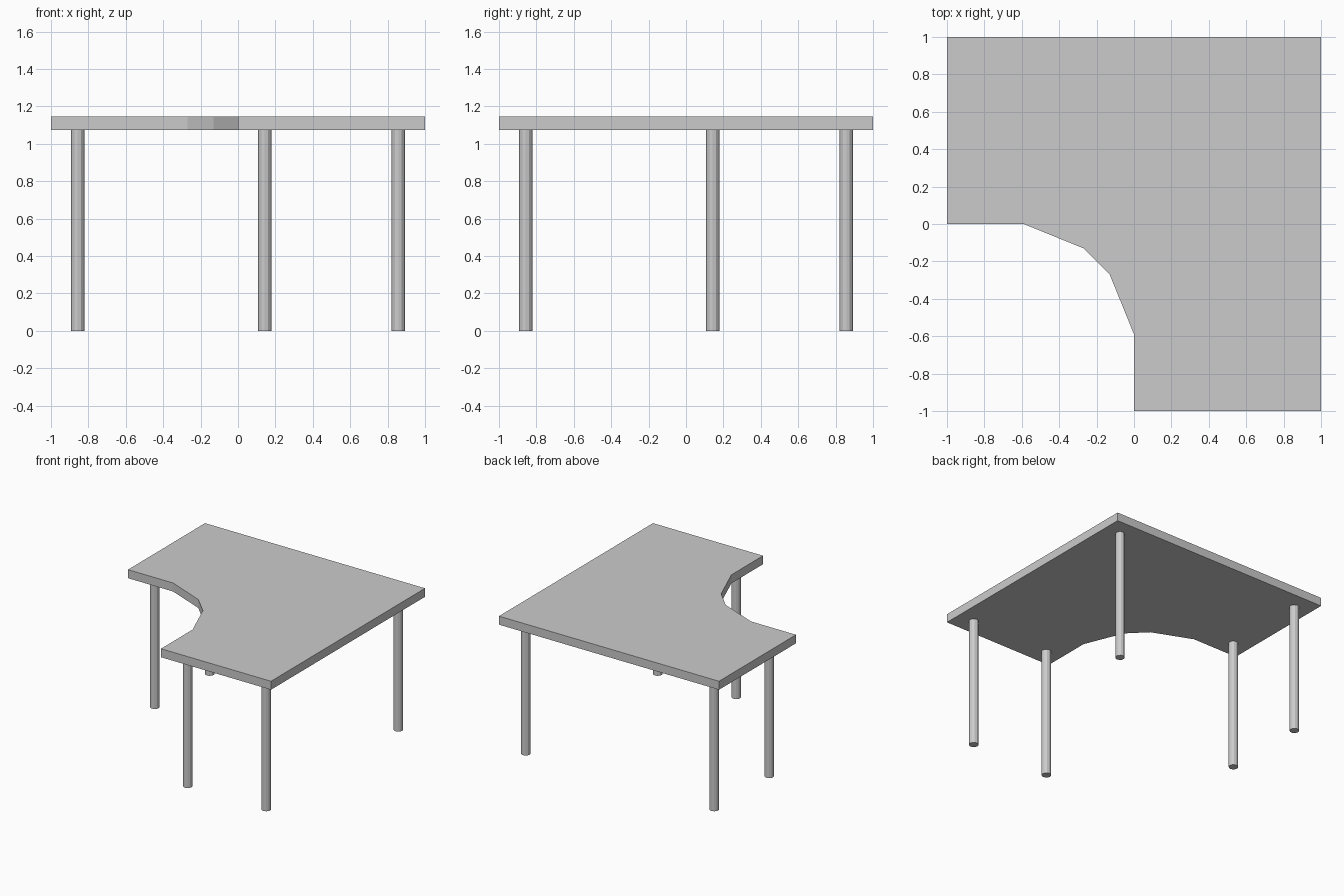
import bpy
import bmesh

cube = bpy.data.objects.get("Cube")
if cube:
    bpy.data.objects.remove(cube, do_unlink=True)

TOP_Z, UNDER_Z = 1.145, 1.075
LEG_RADIUS, LEG_SIDES = 0.036, 12


def make_material(name, value):
    mat = bpy.data.materials.new(name)
    color = (value, value, value, 1.0)
    mat.use_nodes = True
    mat.diffuse_color = color
    mat.node_tree.nodes["Principled BSDF"].inputs["Base Color"].default_value = color
    return mat


def add_object(name, bm, mat):
    bmesh.ops.recalc_face_normals(bm, faces=bm.faces)
    mesh = bpy.data.meshes.new(name)
    bm.to_mesh(mesh)
    bm.free()
    mesh.materials.append(mat)
    obj = bpy.data.objects.new(name, mesh)
    bpy.context.collection.objects.link(obj)
    return obj


grey = make_material("plain grey", 0.6)

# L-shaped tabletop: the inner corner is mirrored across the diagonal
half = [(1, 1), (-1, 1), (-1, 0), (-0.59, 0), (-0.27, -0.13)]
outline = half + [(y, x) for x, y in reversed(half[1:])]
bm = bmesh.new()
face = bm.faces.new([bm.verts.new((x, y, UNDER_Z)) for x, y in outline])
extruded = bmesh.ops.extrude_face_region(bm, geom=[face])["geom"]
bmesh.ops.translate(bm, vec=(0, 0, TOP_Z - UNDER_Z),
                    verts=[v for v in extruded if isinstance(v, bmesh.types.BMVert)])
add_object("tabletop", bm, grey)

# Five round legs, one near each outer corner
FAR, NEAR = 0.857, 0.143
legs = {
    "back_left_leg": (FAR, FAR),
    "back_right_leg": (-FAR, FAR),
    "middle_right_leg": (-FAR, NEAR),
    "front_left_leg": (FAR, -FAR),
    "front_middle_leg": (NEAR, -FAR),
}
for name, (x, y) in legs.items():
    bm = bmesh.new()
    bmesh.ops.create_cone(bm, cap_ends=True, segments=LEG_SIDES,
                          radius1=LEG_RADIUS, radius2=LEG_RADIUS, depth=UNDER_Z)
    leg = add_object(name, bm, grey)
    leg.location = (x, y, UNDER_Z / 2)
